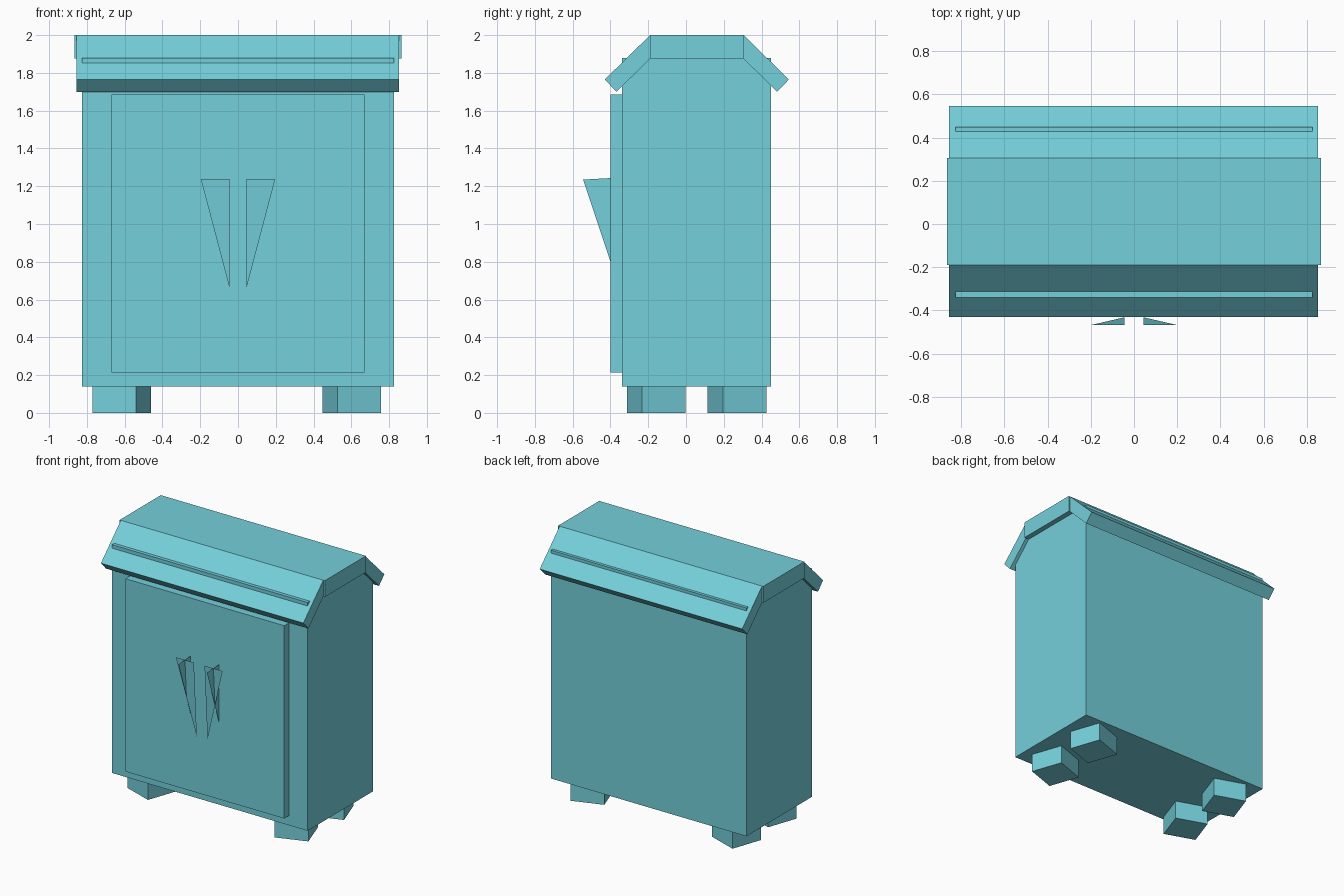
import bpy
import math

if "Cube" in bpy.data.objects:
    bpy.data.objects.remove(bpy.data.objects["Cube"])

teal = bpy.data.materials.new("light_teal")
teal.diffuse_color = (0.176, 0.628, 0.708, 1)
teal.use_nodes = True
teal.node_tree.nodes["Principled BSDF"].inputs["Base Color"].default_value = teal.diffuse_color


def make_mesh(name, verts, faces):
    mesh = bpy.data.meshes.new(name)
    mesh.from_pydata(verts, [], faces)
    mesh.materials.append(teal)
    obj = bpy.data.objects.new(name, mesh)
    bpy.context.collection.objects.link(obj)
    return obj


def prism_x(name, profile, x0, x1):
    """Extrude a counter-clockwise (y, z) profile along x."""
    n = len(profile)
    verts = [(x, y, z) for x in (x0, x1) for y, z in profile]
    faces = [tuple(reversed(range(n))), tuple(range(n, 2 * n))]
    faces += [(i, (i + 1) % n, n + (i + 1) % n, n + i) for i in range(n)]
    return make_mesh(name, verts, faces)


def box(name, x0, x1, y0, y1, z0, z1):
    return prism_x(name, [(y0, z0), (y1, z0), (y1, z1), (y0, z1)], x0, x1)


# Cabinet body and raised door panel
box("cabinet_body", -0.825, 0.825, -0.34, 0.45, 0.14, 1.88)
box("door_panel", -0.67, 0.67, -0.40, -0.34, 0.215, 1.685)

# Roof: flat middle slab and two sloping eaves
box("roof_top", -0.865, 0.865, -0.19, 0.305, 1.875, 2.0)
prism_x("roof_front_slope",
        [(-0.43, 1.765), (-0.368, 1.70), (-0.19, 1.875), (-0.19, 2.0)], -0.855, 0.852)
prism_x("roof_back_slope",
        [(0.305, 2.0), (0.305, 1.875), (0.482, 1.70), (0.545, 1.765)], -0.855, 0.852)

# Twisted square feet: the left pair mirrors the right pair
size, turn = 0.2435, math.radians(19.2)
for side, cx, spin in (("left", -0.615, -turn), ("right", 0.602, turn)):
    for end, cy in (("front", -0.158), ("back", 0.270)):
        h = size / 2
        foot = box(f"{end}_{side}_foot", -h, h, -h, h, 0, 0.14)
        foot.location = (cx, cy, 0)
        foot.rotation_euler.z = spin

# Door handles: a thin tapered blade crossed by a perpendicular fin
for side, s in (("left", -1), ("right", 1)):
    blade = [(s * 0.045, -0.467, 1.238), (s * 0.197, -0.467, 1.238), (s * 0.045, -0.432, 0.662)]
    fin = [(s * 0.12, -0.545, 1.235), (s * 0.12, -0.40, 1.243), (s * 0.12, -0.40, 0.80)]
    flip = (0, 1, 2) if s < 0 else (0, 2, 1)
    make_mesh(f"{side}_handle_blade", blade, [flip])
    make_mesh(f"{side}_handle_fin", fin, [flip])
